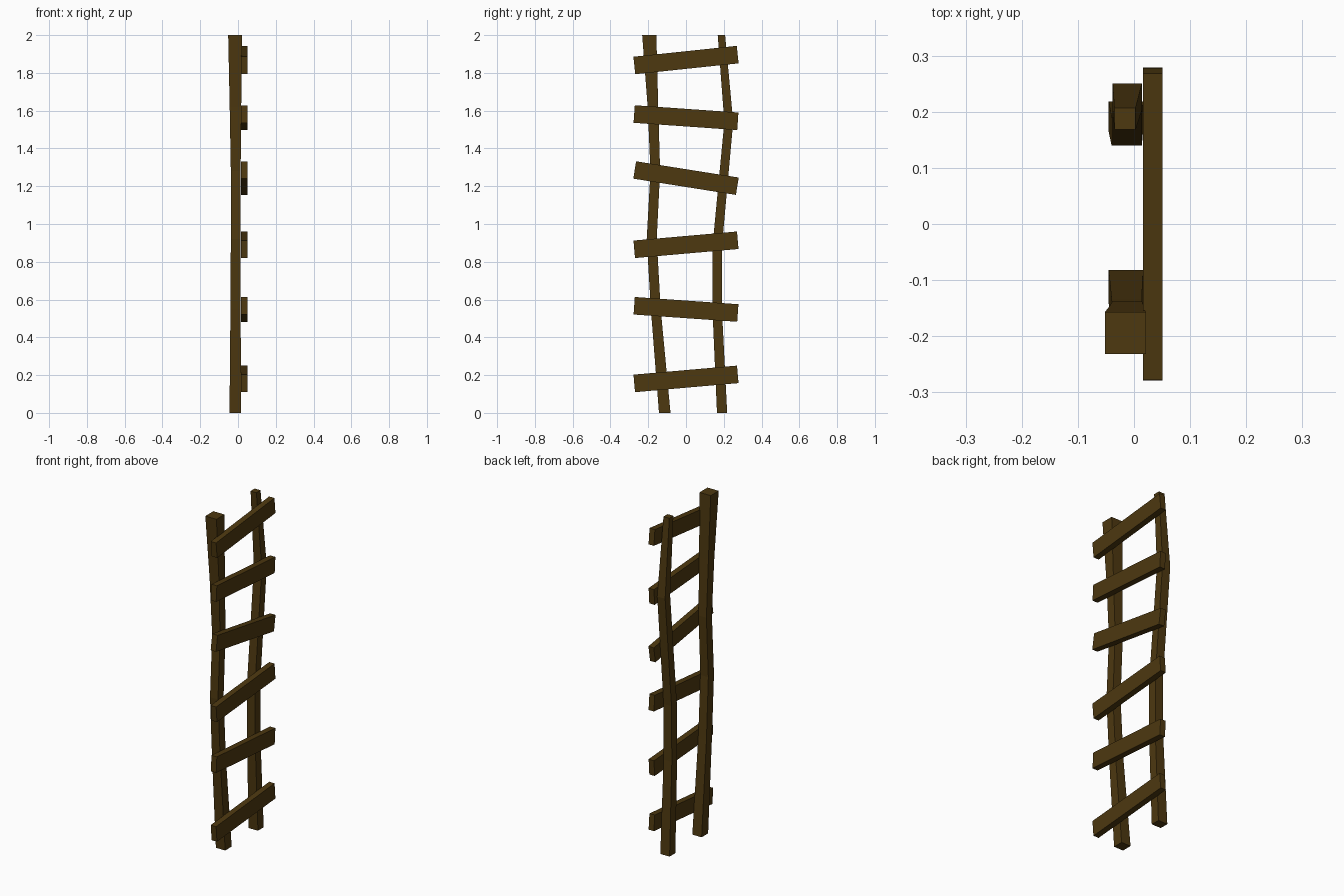
import bpy, bmesh, math

if "Cube" in bpy.data.objects:
    bpy.data.objects.remove(bpy.data.objects["Cube"])

wood = bpy.data.materials.new("dark_brown_wood")
wood.diffuse_color = (0.075, 0.04, 0.005, 1)
wood.use_nodes = True
wood.node_tree.nodes["Principled BSDF"].inputs["Base Color"].default_value = wood.diffuse_color


def finish(name, bm):
    bmesh.ops.recalc_face_normals(bm, faces=bm.faces)
    mesh = bpy.data.meshes.new(name)
    bm.to_mesh(mesh)
    bm.free()
    mesh.materials.append(wood)
    obj = bpy.data.objects.new(name, mesh)
    bpy.context.collection.objects.link(obj)
    return obj


def rail(name, sections):
    """Crooked square post lofted through (z, y0, y1, x0, x1) sections."""
    bm = bmesh.new()
    rings = [[bm.verts.new(p) for p in
              ((x0, y0, z), (x1, y0, z), (x1, y1, z), (x0, y1, z))]
             for z, y0, y1, x0, x1 in sections]
    for a, b in zip(rings, rings[1:]):
        for i in range(4):
            j = (i + 1) % 4
            bm.faces.new((a[i], a[j], b[j], b[i]))
    bm.faces.new(rings[0])
    bm.faces.new(rings[-1])
    return finish(name, bm)


def rung(name, z, degrees):
    """Tilted plank nailed across the rails."""
    bm = bmesh.new()
    bmesh.ops.create_cube(bm, size=1)
    bmesh.ops.scale(bm, vec=(0.035, 0.55, 0.093), verts=bm.verts)
    obj = finish(name, bm)
    obj.location = (0.0335, 0, z)
    obj.rotation_euler.x = math.radians(degrees)


# Two crooked side rails
rail("left_rail", [(0, -0.143, -0.082, -0.045, 0.016),
                   (0.55, -0.186, -0.134, -0.040, 0.014),
                   (0.92, -0.208, -0.155, -0.038, 0.014),
                   (1.28, -0.188, -0.137, -0.038, 0.014),
                   (1.62, -0.203, -0.147, -0.044, 0.017),
                   (2, -0.232, -0.157, -0.052, 0.021)])
rail("right_rail", [(0, 0.164, 0.218, -0.045, 0.016),
                    (0.55, 0.140, 0.190, -0.040, 0.014),
                    (0.88, 0.140, 0.190, -0.038, 0.014),
                    (1.54, 0.203, 0.250, -0.038, 0.014),
                    (2, 0.168, 0.207, -0.035, 0.003)])

# Six rungs at uneven tilts
for n, (z, tilt) in enumerate([(0.18, 5), (0.548, -4), (0.89, 5),
                               (1.243, -9), (1.563, -4), (1.868, 6)], 1):
    rung(f"rung_{n}", z, tilt)
